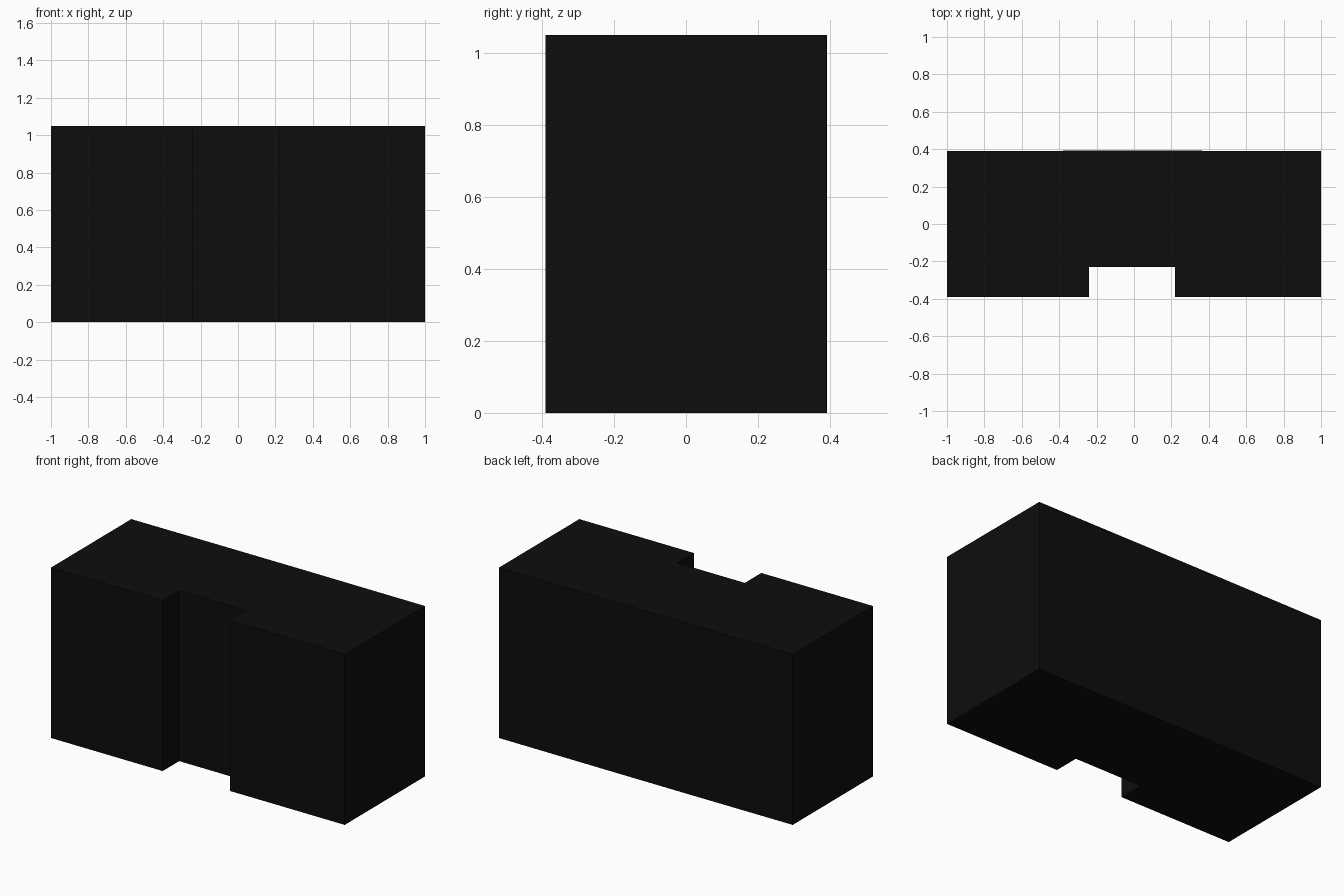
import bpy

if "Cube" in bpy.data.objects:
    bpy.data.objects.remove(bpy.data.objects["Cube"])

STOREYS, STOREY_H = 5, 0.21
HEIGHT = STOREYS * STOREY_H

# U-shaped footprint, counter-clockwise from the front left corner
FOOTPRINT = [(-1, -0.39), (-0.24, -0.39), (-0.24, -0.23), (0.22, -0.23),
             (0.22, -0.39), (1, -0.39), (1, 0.39), (0.22, 0.392),
             (-0.24, 0.392), (-1, 0.39)]

black = bpy.data.materials.new("black_facade")
black.diffuse_color = (0.004, 0.004, 0.004, 1)
black.use_nodes = True
black.node_tree.nodes["Principled BSDF"].inputs["Base Color"].default_value = black.diffuse_color


def make_part(name, faces):
    """Make a flat-shaded object in which every face has its own corners."""
    verts, polys = [], []
    for face in faces:
        polys.append(list(range(len(verts), len(verts) + len(face))))
        verts.extend(face)
    mesh = bpy.data.meshes.new(name)
    mesh.from_pydata(verts, [], polys)
    mesh.materials.append(black)
    obj = bpy.data.objects.new(name, mesh)
    bpy.context.collection.objects.link(obj)
    return obj


# Ring of separate wall panels for each storey
sides = list(zip(FOOTPRINT, FOOTPRINT[1:] + FOOTPRINT[:1]))
for i in range(STOREYS):
    z0, z1 = i * STOREY_H, (i + 1) * STOREY_H
    make_part(f"storey_{i + 1}_walls",
              [[(*a, z0), (*b, z0), (*b, z1), (*a, z1)] for a, b in sides])

# Flat roof and underside
make_part("roof", [[(*p, HEIGHT) for p in FOOTPRINT]])
make_part("base", [[(*p, 0) for p in reversed(FOOTPRINT)]])
